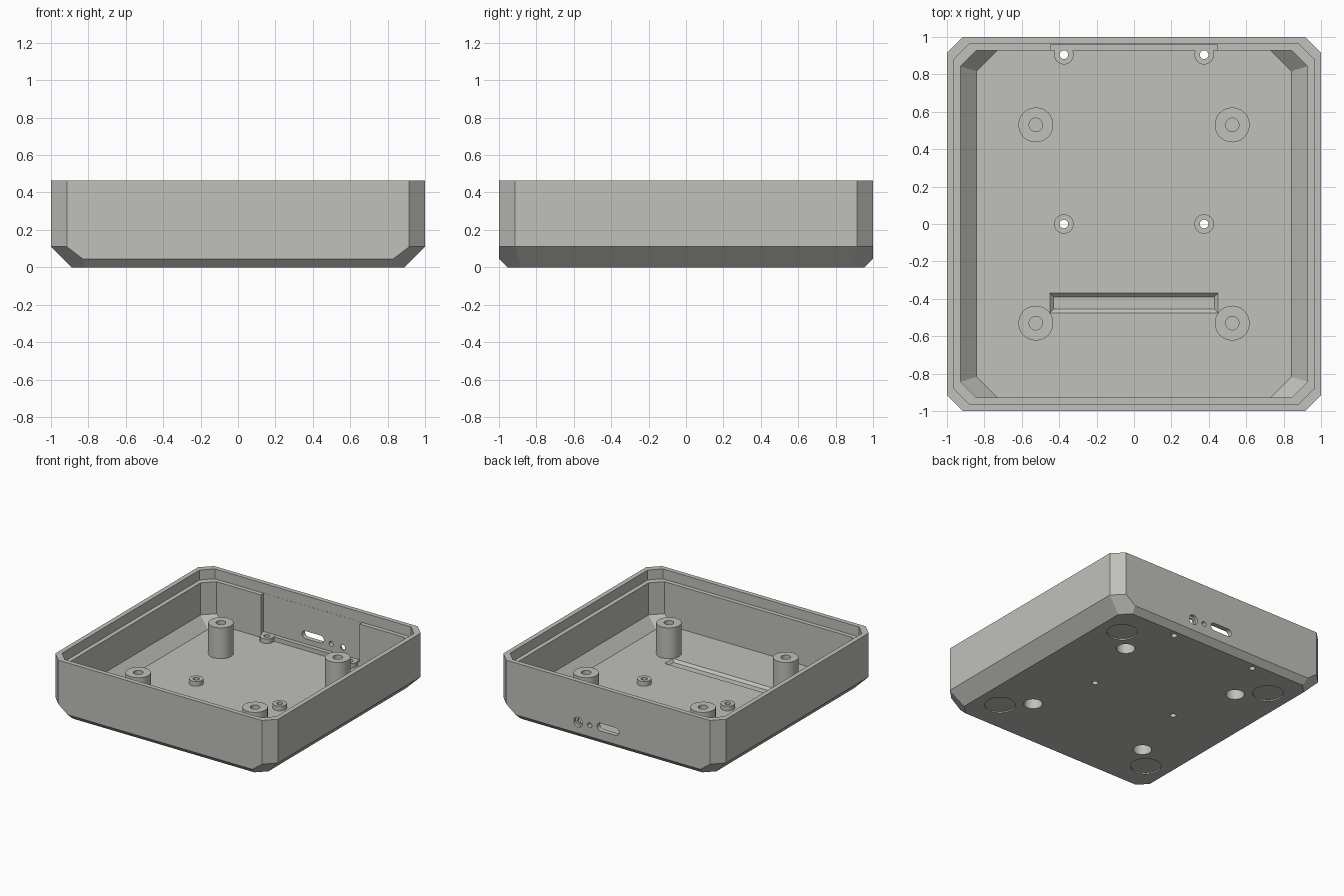
import bpy, bmesh, math
from mathutils import Matrix, Vector

if "Cube" in bpy.data.objects:
    bpy.data.objects.remove(bpy.data.objects["Cube"])

grey = bpy.data.materials.new("warm_grey_plastic")
grey.diffuse_color = (0.53, 0.53, 0.50, 1)
grey.use_nodes = True
grey.node_tree.nodes["Principled BSDF"].inputs["Base Color"].default_value = grey.diffuse_color


def finish(bm, name):
    bmesh.ops.recalc_face_normals(bm, faces=bm.faces)
    me = bpy.data.meshes.new(name)
    bm.to_mesh(me)
    bm.free()
    ob = bpy.data.objects.new(name, me)
    me.materials.append(grey)
    bpy.context.collection.objects.link(ob)
    return ob


def hull(name, pts, mirror=True):
    """Convex solid from corner points, mirrored into all four quadrants."""
    bm = bmesh.new()
    signs = [(a, b) for a in (1, -1) for b in (1, -1)] if mirror else [(1, 1)]
    for sx, sy in signs:
        for x, y, z in pts:
            bm.verts.new((sx * x, sy * y, z))
    bmesh.ops.convex_hull(bm, input=bm.verts)
    bmesh.ops.dissolve_limit(bm, angle_limit=math.radians(2),
                             verts=bm.verts, edges=bm.edges)
    return finish(bm, name)


def box(name, x0, x1, y0, y1, z0, z1):
    return hull(name, [(x, y, z) for x in (x0, x1) for y in (y0, y1)
                       for z in (z0, z1)], False)


def cyl(name, a, b, r1, r2=None, n=40):
    """Round bar or cone between two points."""
    a, b = Vector(a), Vector(b)
    d = b - a
    m = Matrix.Translation((a + b) / 2) @ Vector((0, 0, 1)).rotation_difference(d).to_matrix().to_4x4()
    bm = bmesh.new()
    bmesh.ops.create_cone(bm, cap_ends=True, segments=n, radius1=r1,
                          radius2=r1 if r2 is None else r2, depth=d.length, matrix=m)
    return finish(bm, name)


def upright(name, x, y, z0, z1, r, n=40):
    return cyl(name, (x, y, z0), (x, y, z1), r, None, n)


# outer body with chamfered corners and chamfered underside
case = hull("case", [(1, .915, .465), (.915, 1, .465), (1, .915, .11), (.915, 1, .11),
                     (.83, 1, .045), (.89, .881, 0), (.816, .955, 0)])


def combine(tool, op):
    mod = case.modifiers.new(tool.name, 'BOOLEAN')
    mod.operation = op
    mod.solver = 'EXACT'
    mod.object = tool
    bpy.context.view_layer.objects.active = case
    bpy.ops.object.modifier_apply(modifier=mod.name)
    bpy.data.objects.remove(tool, do_unlink=True)


def cut(tool):
    tool.hide_render = True
    combine(tool, 'DIFFERENCE')


def add(tool):
    combine(tool, 'UNION')


# cavity, with sloped sides and corners down to the floor
FLOOR = .04
cut(hull("cavity", [(.927, .843, .6), (.843, .927, .6), (.927, .843, .125), (.843, .927, .125),
                    (.733, .927, FLOOR), (.842, .818, FLOOR)]))
# stepped lip for the lid
cut(hull("lip", [(x, y, z) for x, y in ((.962, .882), (.882, .962)) for z in (.385, .6)]))
# thinned part of the back wall
cut(box("wall_recess", -.443, .443, .9, .961, .075, .45))
# groove with bevelled sides in the floor
cut(hull("floor_groove", [(s * (.45 + e), y, z) for s in (1, -1)
                          for e, y, z in ((0, -.37, FLOOR), (0, -.475, FLOOR),
                                          (0, -.37, .06), (0, -.475, .06),
                                          (-.02, -.39, .02), (-.02, -.455, .02))], False))

# tall corner posts and short board standoffs
posts = [(sx * .525, sy * .53) for sx in (1, -1) for sy in (1, -1)]
standoffs = [(sx * .375, y) for sx in (1, -1) for y in (0, .905)]
for x, y in posts:
    add(upright("post", x, y, .012, .29, .093, 48))
for x, y in standoffs:
    add(upright("standoff", x, y, .015, .078, .052, 32))
    if y > .5:
        add(box("standoff_web", x - .05, x + .05, y, .945, .015, .0775))

# screw holes and counterbores
for x, y in posts:
    cut(upright("post_bore", x, y, .21, .4, .036, 32))
    cut(upright("counterbore", x, y, -.1, .17, .069))
for x, y in standoffs:
    cut(upright("standoff_bore", x, y, -.1, .2, .023, 24))
# shallow round pockets for feet
for sx in (1, -1):
    for sy in (1, -1):
        cut(upright("foot_pocket", sx * .7, sy * .7, -.1, .01, .113, 48))

# back wall openings: rounded port slot, small hole, countersunk hole
bm = bmesh.new()
R, ZC = .031, .148
for y in (.9, 1.1):
    for k in range(32):
        a = math.tau * (k + .5) / 32
        bm.verts.new((math.copysign(.067, math.cos(a)) + R * math.cos(a), y, ZC + R * math.sin(a)))
bmesh.ops.convex_hull(bm, input=bm.verts)
bmesh.ops.dissolve_limit(bm, angle_limit=.01, verts=bm.verts, edges=bm.edges)
cut(finish(bm, "port_slot"))
cut(cyl("small_hole", (.165, .9, .137), (.165, 1.1, .137), .02, None, 24))
cut(cyl("round_hole", (.268, .9, .134), (.268, 1.1, .134), .022, None, 24))
cut(cyl("countersink", (.268, .975, .134), (.268, 1.1, .134), .04, None, 32))

# smooth the round walls, keep edges sharp
bpy.ops.object.select_all(action='DESELECT')
case.select_set(True)
bpy.context.view_layer.objects.active = case
bpy.ops.object.shade_smooth_by_angle(angle=math.radians(25))
